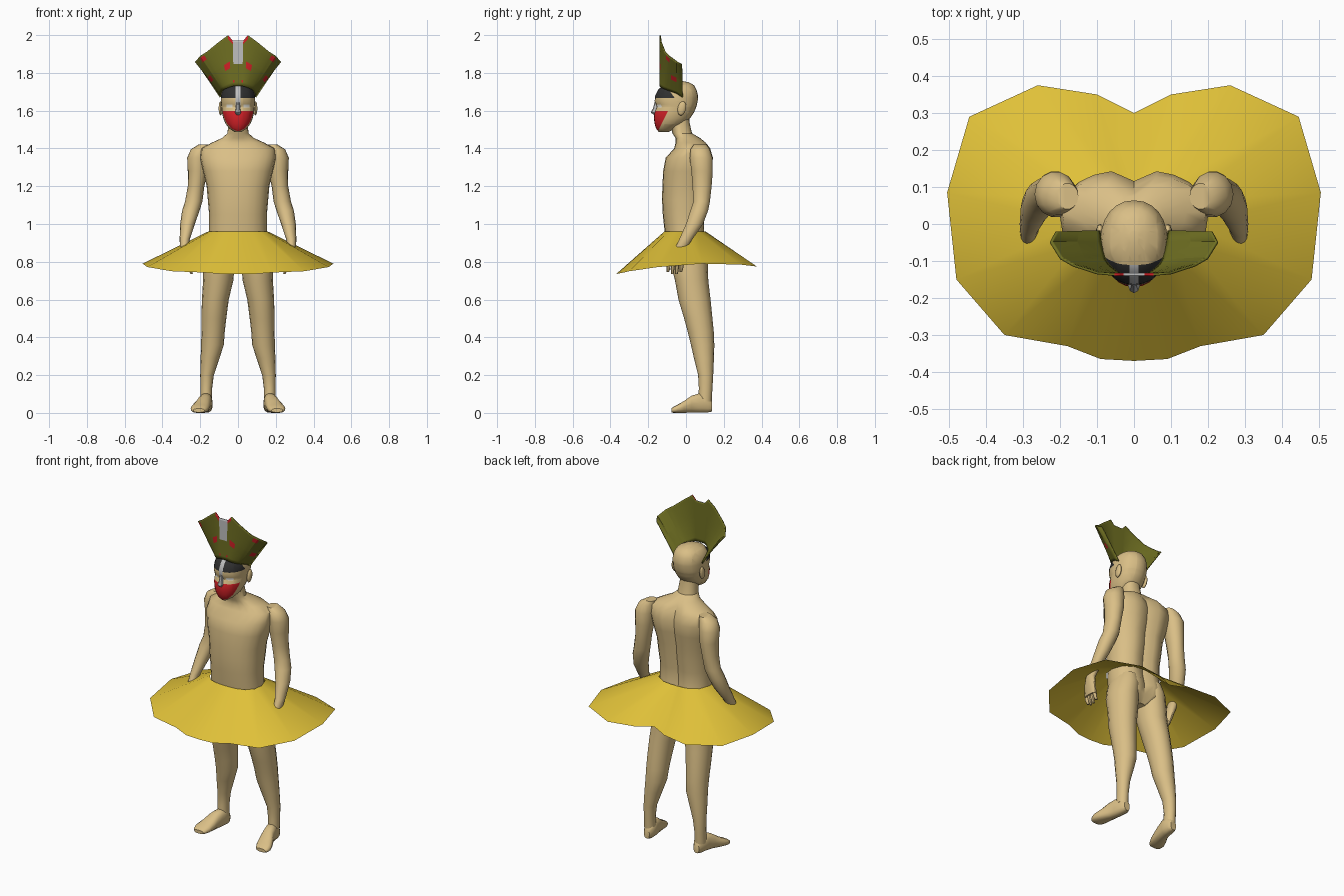
import bpy, bmesh, math
from mathutils import Vector, Matrix


def material(name, r, g, b):
    m = bpy.data.materials.new(name)
    m.diffuse_color = (r, g, b, 1)
    return m


SKIN = material("skin", 0.70, 0.52, 0.24)
YELLOW = material("skirt_yellow", 0.74, 0.53, 0.04)
OLIVE = material("olive_feather", 0.16, 0.16, 0.016)
RED = material("paint_red", 0.65, 0.015, 0.02)
GREY = material("pale_grey", 0.52, 0.52, 0.52)
BLACK = material("cap_black", 0.03, 0.03, 0.03)
WHITE = material("eye_white", 0.80, 0.78, 0.70)


def finish(name, bm, mats, mirror=False, angle=40):
    """Turn a bmesh into a smooth-shaded, optionally mirrored object."""
    me = bpy.data.meshes.new(name)
    bm.to_mesh(me)
    bm.free()
    ob = bpy.data.objects.new(name, me)
    bpy.context.collection.objects.link(ob)
    for m in mats:
        me.materials.append(m)
    bpy.ops.object.select_all(action='DESELECT')
    ob.select_set(True)
    bpy.context.view_layer.objects.active = ob
    bpy.ops.object.shade_smooth_by_angle(angle=math.radians(angle))
    if mirror:
        mod = ob.modifiers.new("mirror", 'MIRROR')
        mod.merge_threshold = 0.0005
    return ob


def loft(rings, n=16, square=1.0, axis='z', shape=None):
    """Skin rings (x, other, along, rx, r_other) stacked along z or y."""
    bm = bmesh.new()
    loops = []
    for cx, co, a, rx, ro in rings:
        loop = []
        for i in range(n):
            t = 2 * math.pi * i / n
            c, s = math.cos(t), math.sin(t)
            x = cx + rx * math.copysign(abs(c) ** square, c)
            o = co + ro * math.copysign(abs(s) ** square, s)
            p = Vector((x, o, a) if axis == 'z' else (x, a, o))
            loop.append(bm.verts.new(shape(p, co) if shape else p))
        loops.append(loop)
    for A, B in zip(loops, loops[1:]):
        for i in range(n):
            j = (i + 1) % n
            bm.faces.new((A[i], A[j], B[j], B[i]))
    bm.faces.new(loops[0])
    bm.faces.new(loops[-1])
    bmesh.ops.recalc_face_normals(bm, faces=bm.faces)
    return bm


# Torso and neck, with a groove along the spine
def spine(p, cy):
    if p.y > cy and 0.78 < p.z < 1.45:
        p.y -= 0.032 * math.exp(-(p.x / 0.035) ** 2)
    return p


torso = [(0.02, 0.77, .04, .05), (0.02, 0.82, .14, .10), (0.008, 0.88, .16, .115),
         (-0.005, 0.96, .153, .108), (-0.008, 1.05, .153, .115), (-0.004, 1.13, .16, .123),
         (0.0, 1.20, .166, .125), (0.01, 1.28, .185, .131), (0.02, 1.35, .20, .128),
         (0.035, 1.40, .195, .098), (0.03, 1.43, .14, .085), (0.01, 1.455, .085, .065),
         (-0.02, 1.48, .056, .052), (-0.032, 1.54, .05, .05), (-0.035, 1.60, .05, .05)]
finish("torso", loft([(0, y, z, rx, ry) for y, z, rx, ry in torso], 24, 0.88, shape=spine), [SKIN])

# Arms
arm = [(.18, .075, 1.42, .03, .035), (.20, .075, 1.395, .05, .052), (.212, .08, 1.35, .057, .062),
       (.214, .085, 1.28, .052, .058), (.222, .085, 1.20, .044, .052), (.234, .083, 1.12, .046, .045),
       (.250, .07, 1.07, .046, .048), (.267, .045, 1.00, .039, .046), (.282, .0, .92, .027, .036),
       (.285, -.03, .87, .022, .031), (.276, -.045, .83, .020, .042), (.262, -.055, .78, .016, .045)]
finish("arm", loft(arm, 14), [SKIN], True)

# Fingers and thumb
for i in range(4):
    y = -.090 + i * .023
    tip = .735 + (.012 if i in (0, 3) else 0)
    finish(f"finger_{i + 1}", loft([(.264, y, .80, .011, .011), (.255, y - .004, .765, .010, .010),
                                    (.245, y - .006, tip, .006, .007)], 8), [SKIN], True)
finish("thumb", loft([(.272, -.07, .85, .014, .014), (.258, -.095, .82, .012, .012),
                      (.245, -.105, .785, .007, .007)], 8), [SKIN], True)

# Legs
leg = [(.085, .015, .92, .06, .09), (.092, .018, .86, .078, .102), (.100, .018, .79, .083, .098),
       (.105, .030, .70, .080, .088), (.120, .045, .60, .071, .085), (.128, .065, .50, .066, .075),
       (.132, .078, .43, .062, .069), (.135, .088, .36, .060, .062), (.148, .095, .29, .050, .053),
       (.164, .104, .20, .036, .040), (.168, .104, .13, .031, .036), (.168, .100, .06, .031, .036)]
finish("leg", loft(leg, 16), [SKIN], True)

# Feet, toes turned outwards
foot = [(.165, .035, .138, .018, .028), (.165, .046, .118, .031, .044), (.170, .052, .07, .034, .052),
        (.180, .046, .03, .037, .046), (.193, .032, -.01, .045, .032), (.203, .022, -.045, .048, .022),
        (.207, .016, -.068, .040, .016), (.207, .013, -.078, .030, .010)]
finish("foot", loft(foot, 14, 0.8, axis='y'), [SKIN], True)

# Head: rows of (z, front y, back y, half width)
head = [(1.488, -.145, -.09, .02), (1.505, -.158, -.06, .045), (1.53, -.166, -.01, .066),
        (1.56, -.170, .022, .078), (1.59, -.167, .042, .085), (1.62, -.155, .055, .088),
        (1.65, -.166, .062, .091), (1.68, -.163, .064, .091), (1.71, -.148, .056, .085),
        (1.735, -.122, .042, .068), (1.75, -.085, .015, .04), (1.757, -.05, -.02, .012)]
bm = loft([(0, (f + b) / 2, z, rx, (b - f) / 2) for z, f, b, rx in head], 24, 0.92)
# cut the borders of the painted areas into the head
cuts = [((0, 0, z), (0, 0, 1)) for z in (1.597, 1.618, 1.633, 1.667)]
cuts += [((x, 0, 0), (1, 0, 0)) for x in (-.062, -.028, -.012, .012, .028, .062)]
cuts += [((0, -.095, 1.60), (0, 1, -.5)), ((0, -.06, 1.667), (0, 1, .7))]
for co, no in cuts:
    bmesh.ops.bisect_plane(bm, geom=bm.verts[:] + bm.edges[:] + bm.faces[:], dist=1e-5,
                           plane_co=co, plane_no=no)
for f in bm.faces:
    x, y, z = f.calc_center_median()
    front = y < -.10
    if z > 1.597 and abs(x) < .012 and front:
        f.material_index = 2                                   # forehead stripe
    elif z > 1.667 and (y + .06) + .7 * (z - 1.667) < 0:
        f.material_index = 3                                   # black cap
    elif z < 1.597 and (y + .095) - .5 * (z - 1.60) < 0:
        f.material_index = 1                                   # red lower face
    elif 1.618 < z < 1.633 and .028 < abs(x) < .062 and front:
        f.material_index = 4                                   # eyes
finish("head", bm, [SKIN, RED, GREY, BLACK, WHITE])

# Nose
nose = [(0, -.158, 1.578, .012, .012), (0, -.166, 1.590, .016, .021),
        (0, -.160, 1.612, .011, .015), (0, -.158, 1.645, .008, .008)]
finish("nose", loft(nose, 8), [GREY])

# Ears
bm = bmesh.new()
bmesh.ops.create_uvsphere(bm, u_segments=10, v_segments=8, radius=1,
                          matrix=Matrix.Translation((.092, -.022, 1.612))
                          @ Matrix.Rotation(math.radians(-12), 4, 'X')
                          @ Matrix.Diagonal((.011, .022, .038, 1)))
finish("ear", bm, [SKIN], True)

# Skirt: right half, waist edge to hem, from the back round to the front
waist = [(0, .104), (.03, .104), (.08, .098), (.135, .065), (.158, 0),
         (.150, -.055), (.115, -.095), (.07, -.110), (.03, -.115), (0, -.115)]
hem = [(0, .30, .785), (.10, .35, .78), (.26, .375, .775), (.445, .29, .785), (.505, .085, .79),
       (.48, -.15, .772), (.35, -.30, .75), (.18, -.33, .743), (.09, -.365, .736), (0, -.37, .735)]
bm = bmesh.new()
top = [bm.verts.new((x, y, .96)) for x, y in waist]
low = [bm.verts.new(p) for p in hem]
for i in range(len(hem) - 1):
    bm.faces.new((top[i], low[i], low[i + 1], top[i + 1]))
bmesh.ops.recalc_face_normals(bm, faces=bm.faces)
if sum(f.normal.z for f in bm.faces) < 0:
    bmesh.ops.reverse_faces(bm, faces=bm.faces)
finish("skirt", bm, [YELLOW], True)

# Headdress: half a flared fan between a lower and an upper edge
low_edge = [(0, -.14, 1.73), (.022, -.14, 1.73), (.034, -.14, 1.728), (.05, -.133, 1.722),
            (.07, -.115, 1.714), (.08, -.10, 1.708), (.092, -.05, 1.69), (.096, -.02, 1.67)]
top_edge = [(0, -.14, 1.972), (.028, -.14, 1.972), (.053, -.14, 1.999), (.10, -.136, 1.965),
            (.165, -.115, 1.912), (.20, -.095, 1.89), (.228, -.05, 1.857), (.212, -.02, 1.842)]


def fan(u, t):
    i = min(int(u), len(low_edge) - 2)
    a = Vector(low_edge[i]).lerp(Vector(low_edge[i + 1]), u - i)
    b = Vector(top_edge[i]).lerp(Vector(top_edge[i + 1]), u - i)
    return a.lerp(b, t)


# painted patches (u range, t range, material slot)
patches = [(0, 1, .48, 1, 1), (1, 2, .92, 1, 0), (2, 3, .36, .49, 0), (5.4, 6, .36, .50, 0),
           (4.5, 5.2, .84, .96, 0), (.8, 1.3, .08, .13, 0)]
us = sorted(set(range(8)) | {u for p in patches for u in p[:2]})
ts = sorted({0, 1} | {t for p in patches for t in p[2:4]})
bm = bmesh.new()
grid = [[bm.verts.new(fan(u, t)) for t in ts] for u in us]
for i in range(len(us) - 1):
    for j in range(len(ts) - 1):
        f = bm.faces.new((grid[i][j], grid[i + 1][j], grid[i + 1][j + 1], grid[i][j + 1]))
        u, t = (us[i] + us[i + 1]) / 2, (ts[j] + ts[j + 1]) / 2
        f.material_index = next((m for a, b, c, d, m in patches if a < u < b and c < t < d), 2)
headdress = finish("headdress", bm, [RED, GREY, OLIVE], True, 20)
shell = headdress.modifiers.new("thickness", 'SOLIDIFY')
shell.thickness = 0.007
shell.offset = -1
shell.material_offset = 2      # back side falls on the last slot, olive
